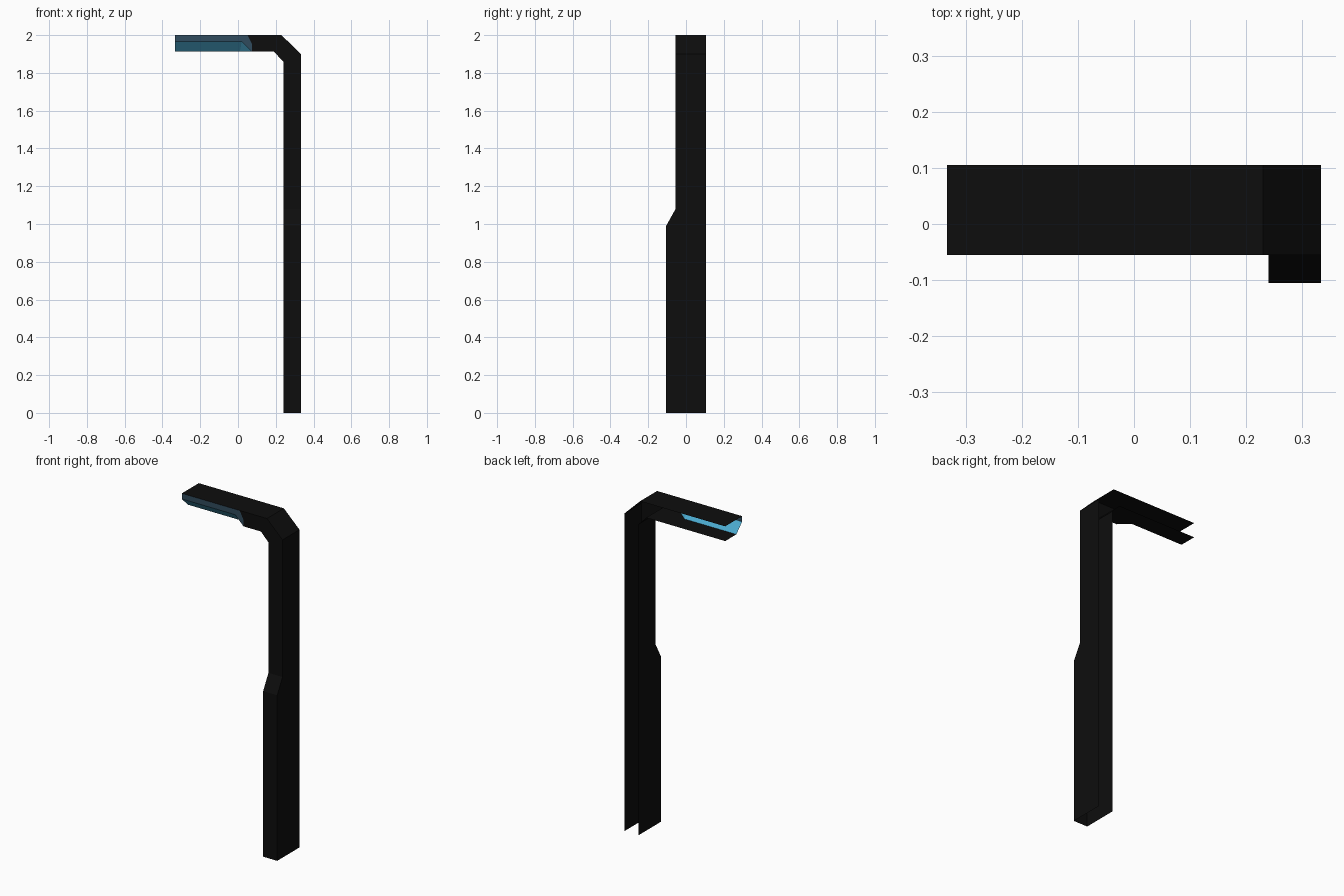
import bpy, bmesh
from mathutils import Vector

if "Cube" in bpy.data.objects:
    bpy.data.objects.remove(bpy.data.objects["Cube"])


def material(name, rgb):
    m = bpy.data.materials.new(name)
    m.diffuse_color = (*rgb, 1)
    m.use_nodes = True
    m.node_tree.nodes["Principled BSDF"].inputs["Base Color"].default_value = m.diffuse_color
    return m


BLACK = material("black_metal", (0.004, 0.004, 0.004))
TEAL = material("cyan_glass", (0.07, 0.40, 0.62))
SLATE = material("dark_slate_rim", (0.03, 0.07, 0.11))


def build(name, mat, faces):
    """Open shell from (points, outward direction) pairs."""
    bm = bmesh.new()
    for pts, out in faces:
        f = bm.faces.new([bm.verts.new(p) for p in pts])
        f.normal_update()
        if f.normal.dot(Vector(out)) < 0:
            f.normal_flip()
    bmesh.ops.remove_doubles(bm, verts=bm.verts, dist=0.0005)
    me = bpy.data.meshes.new(name)
    bm.to_mesh(me)
    bm.free()
    me.materials.append(mat)
    ob = bpy.data.objects.new(name, me)
    bpy.context.collection.objects.link(ob)


F, B, XE, XS = -0.055, 0.105, -0.333, 0.075
TOP, LOW, MID = 2.0, 1.912, 1.967

# Post and bent elbow: U-channel open at the back and bottom
# station: outer (x, z), inner (x, z), front y
stations = [
    ((XS, TOP), (XS, LOW), F),
    ((0.23, TOP), (0.19, LOW), F),
    ((0.333, 1.90), (0.24, 1.86), F),
    ((0.333, 1.08), (0.24, 1.08), F),
    ((0.333, 0.99), (0.24, 0.99), -0.105),
    ((0.333, 0.0), (0.24, 0.0), -0.105),
]
faces = []
for (o1, i1, f1), (o2, i2, f2) in zip(stations, stations[1:]):
    def p(c, y):
        return (c[0], y, c[1])
    out = Vector((o1[0] + o2[0] - i1[0] - i2[0], 0, o1[1] + o2[1] - i1[1] - i2[1]))
    faces.append(([p(o1, f1), p(o2, f2), p(o2, B), p(o1, B)], out))
    faces.append(([p(i1, f1), p(i2, f2), p(i2, B), p(i1, B)], -out))
    faces.append(([p(o1, f1), p(o2, f2), p(i2, f2), p(i1, f1)], (0, -1, 0)))
build("post", BLACK, faces)

# Lamp arm: top and bottom plates, open at the back and end
A, G, C = (0.02, F, MID), (0.01, 0.0, LOW), (XS, F, LOW)
UP, DOWN, FRONT = (0, 0, 1), (0, 0, -1), (0, -1, 0)
build("lamp_arm", BLACK, [
    ([(XE, F, TOP), (XS, F, TOP), (XS, B, TOP), (XE, B, TOP)], UP),
    ([(XE, 0, LOW), G, (G[0], B, LOW), (XE, B, LOW)], DOWN),
    ([G, C, (XS, B, LOW), (G[0], B, LOW)], DOWN),
    ([(0.05, F, TOP), (XS, F, TOP), (XS, F, 1.95)], FRONT),
])

# Dark rim above and beside the light
build("lamp_rim", SLATE, [
    ([(XE, F, TOP), (XE, F, MID), A, (0.05, F, TOP)], FRONT),
    ([(0.05, F, TOP), A, C, (XS, F, 1.95)], FRONT),
])

# Sloped light panel and its slanted end
build("light_panel", TEAL, [
    ([(XE, F, MID), A, G, (XE, 0, LOW)], (0, -1, -1)),
    ([A, G, C], (-1, -1, -1)),
])
